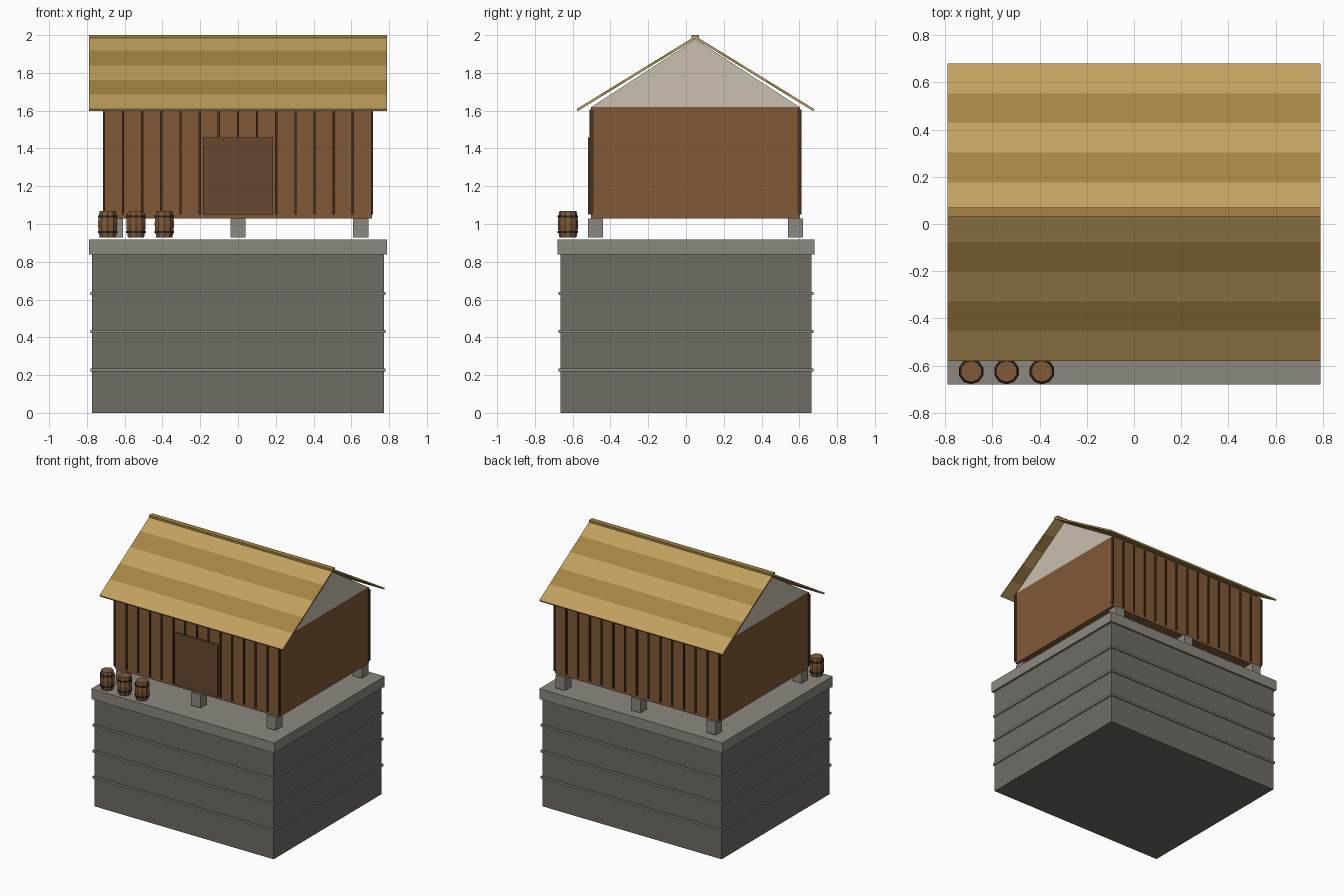
import bpy, bmesh, math

if "Cube" in bpy.data.objects:
    bpy.data.objects.remove(bpy.data.objects["Cube"])


def mat(name, hexcol):
    """Material from an sRGB hex colour."""
    lin = [(int(hexcol[i:i + 2], 16) / 255) ** 2.2 for i in (0, 2, 4)]
    m = bpy.data.materials.new(name)
    m.diffuse_color = (*lin, 1)
    m.use_nodes = True
    m.node_tree.nodes["Principled BSDF"].inputs["Base Color"].default_value = m.diffuse_color
    return m


STONE, TRIM = mat("stone", "6f6a64"), mat("stone_trim", "8b867f")
WOOD, DARK = mat("wood", "7f5a3a"), mat("dark_wood", "4a3320")
DOOR, IRON = mat("door_wood", "664a33"), mat("iron", "2e2b2a")
PLASTER = mat("plaster", "c8bfae")
STRAW, STRAW2 = mat("straw", "bf9f5e"), mat("straw_dark", "a38344")
YC = 0.05  # centre line of the hut


def finish(name, bm, *mats):
    bmesh.ops.recalc_face_normals(bm, faces=bm.faces[:])
    me = bpy.data.meshes.new(name)
    bm.to_mesh(me)
    bm.free()
    for m in mats:
        me.materials.append(m)
    ob = bpy.data.objects.new(name, me)
    bpy.context.collection.objects.link(ob)
    return ob


def box(name, x, y, z, m):
    """Box from (min, max) ranges on each axis."""
    bm = bmesh.new()
    bmesh.ops.create_cube(bm, size=1)
    for v in bm.verts:
        v.co = [(a + b) / 2 + c * (b - a) for c, (a, b) in zip(v.co, (x, y, z))]
    return finish(name, bm, m)


def extrude_x(name, profile, half, m):
    """Closed (y, z) profile swept along x."""
    bm = bmesh.new()
    f = bm.faces.new([bm.verts.new((-half, y, z)) for y, z in profile])
    g = bmesh.ops.extrude_face_region(bm, geom=[f])["geom"]
    bmesh.ops.translate(bm, vec=(2 * half, 0, 0),
                        verts=[v for v in g if isinstance(v, bmesh.types.BMVert)])
    return finish(name, bm, m)


def lathe(name, profile, loc, m, n=10):
    """Solid of revolution from (r, z) rings, capped at both ends."""
    bm = bmesh.new()
    rings = [[bm.verts.new((loc[0] + r * math.cos(2 * math.pi * (i + .5) / n),
                            loc[1] + r * math.sin(2 * math.pi * (i + .5) / n),
                            loc[2] + z)) for i in range(n)] for r, z in profile]
    for a, b in zip(rings, rings[1:]):
        for i in range(n):
            j = (i + 1) % n
            bm.faces.new((a[i], a[j], b[j], b[i]))
    bm.faces.new(rings[0])
    bm.faces.new(rings[-1])
    return finish(name, bm, m)


# Stone plinth with course bands and top slab
box("plinth", (-.773, .773), (-.665, .665), (0, .838), STONE)
for i, z in enumerate((.227, .43, .632)):
    box(f"plinth_band_{i}", (-.782, .782), (-.674, .674), (z - .008, z + .008), TRIM)
box("plinth_slab", (-.79, .79), (-.68, .68), (.838, .918), TRIM)

# Staddle posts under the hut
for i, x in enumerate((-.65, 0, .65)):
    for side, y in (("front", -.48), ("back", .58)):
        box(f"{side}_post_{i}", (x - .04, x + .04), (y - .04, y + .04), (.928, 1.03), TRIM)

# Hut walls with vertical battens front and back
box("hut_walls", (-.71, .71), (YC - .553, YC + .553), (1.03, 1.62), WOOD)
for side, s in (("front", -1), ("back", 1)):
    for i in range(15):
        x = -.71 + i * .1014
        y = sorted((YC + s * .54, YC + s * .561))
        box(f"{side}_batten_{i}", (x - .006, x + .006), y, (1.05, 1.605), DARK)

# Double door
for side, a, b in (("left", -.185, 0), ("right", 0, .185)):
    box(f"{side}_door", (a, b), (-.518, -.5), (1.05, 1.457), DOOR)

# Gable prism
extrude_x("gable", [(YC - .55, 1.62), (YC + .55, 1.62), (YC, 1.978)], .708, PLASTER)

# Thatched roof slopes, five bands of alternating colour each
for side, s in (("front", -1), ("back", 1)):
    bm = bmesh.new()
    rows = []
    for i in range(6):
        d, z = .63 * i / 5, 1.995 - .387 * i / 5
        rows.append([bm.verts.new((x, YC + s * d - s * o * .006, z - o * .011))
                     for x, o in ((-.79, 0), (.79, 0), (.79, 1), (-.79, 1))])
    for i, (a, b) in enumerate(zip(rows, rows[1:])):
        for k in range(4):
            f = bm.faces.new((a[k], a[(k + 1) % 4], b[(k + 1) % 4], b[k]))
            f.material_index = i % 2
    bm.faces.new(rows[0])
    bm.faces.new(rows[-1])
    finish(f"{side}_roof", bm, STRAW, STRAW2)
box("roof_ridge", (-.79, .79), (YC - .02, YC + .02), (1.984, 2.0), STRAW2)

# Barrels with iron hoops
for i, x in enumerate((-.69, -.54, -.39)):
    loc = (x, -.625, .928)
    lathe(f"barrel_{i}", [(.045, 0), (.051, .036), (.054, .071), (.051, .106), (.045, .142)], loc, WOOD)
    for j, z in enumerate((.03, .112)):
        lathe(f"barrel_{i}_hoop_{j}", [(.0545, z - .006), (.0545, z + .006)], loc, IRON)
